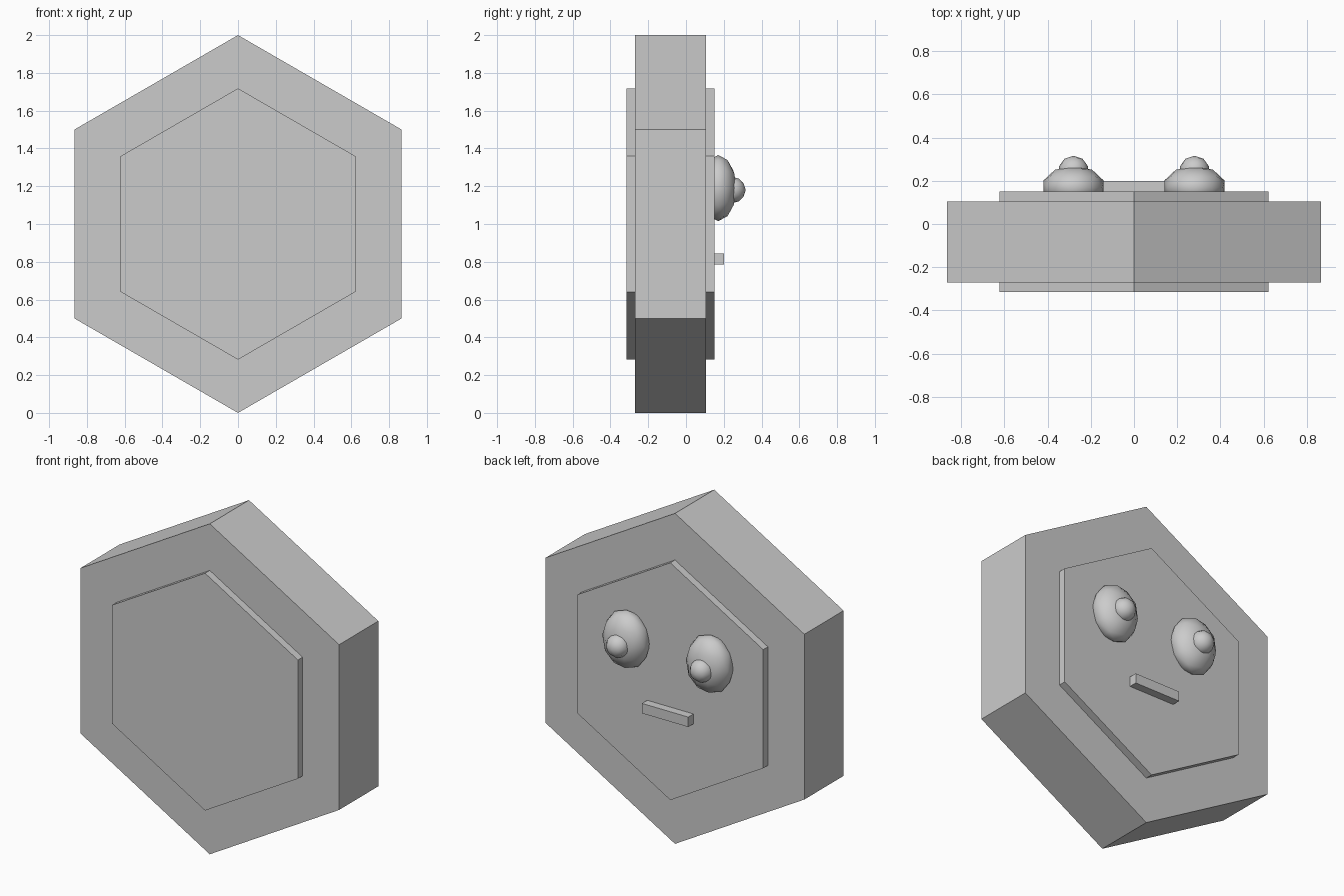
import bpy
import math

if "Cube" in bpy.data.objects:
    bpy.data.objects.remove(bpy.data.objects["Cube"])


def hex_prism(name, radius, y0, y1):
    # six-sided prism lying along y, with a corner pointing up
    bpy.ops.mesh.primitive_cylinder_add(
        vertices=6, radius=radius, depth=y1 - y0,
        location=(0, (y0 + y1) / 2, 1), rotation=(math.pi / 2, 0, 0))
    bpy.context.object.name = name


def ball(name, location, radii):
    # smooth-shaded low-poly ellipsoid
    bpy.ops.mesh.primitive_ico_sphere_add(subdivisions=2, radius=1, location=location)
    obj = bpy.context.object
    obj.name = name
    obj.scale = radii
    bpy.ops.object.transform_apply(location=False, rotation=False, scale=True)
    bpy.ops.object.shade_smooth()


# Body and the raised plates on both sides
hex_prism("body", 1.0, -0.27, 0.105)
hex_prism("front_plate", 0.718, -0.315, -0.25)
hex_prism("face_plate", 0.718, 0.085, 0.15)

# Eyes and pupils
for side, x in (("left", 0.28), ("right", -0.28)):
    ball(side + "_eye", (x, 0.17, 1.19), (0.147, 0.1, 0.175))
    ball(side + "_pupil", (x, 0.246, 1.18), (0.07, 0.07, 0.07))

# Mouth bar
bpy.ops.mesh.primitive_cube_add(size=1, location=(0, 0.17, 0.815))
mouth = bpy.context.object
mouth.name = "mouth"
mouth.scale = (0.31, 0.06, 0.06)
bpy.ops.object.transform_apply(location=False, rotation=False, scale=True)
